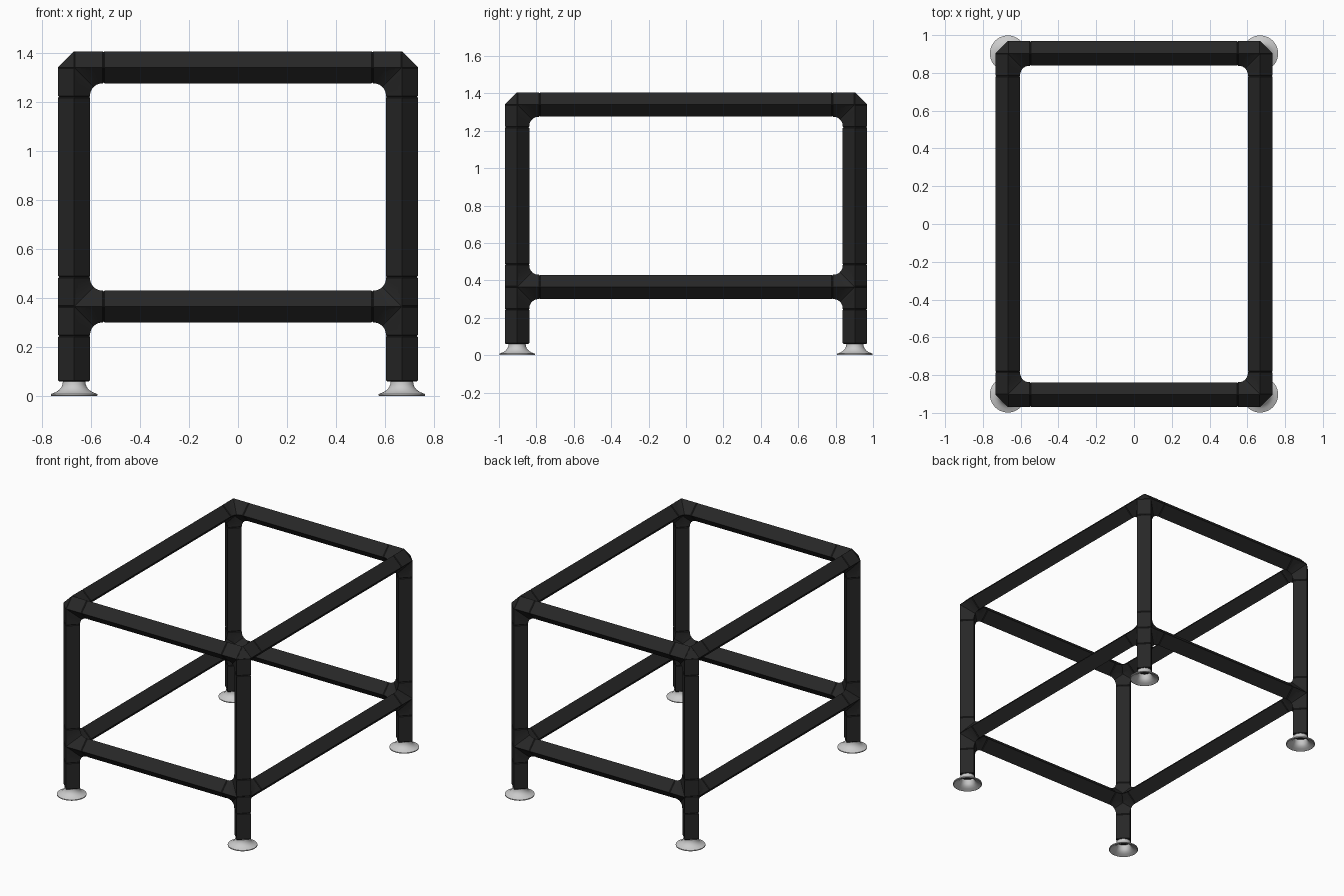
import bpy, bmesh, math
from mathutils import Vector

if "Cube" in bpy.data.objects:
    bpy.data.objects.remove(bpy.data.objects["Cube"])

R = 0.065                   # half diagonal of the square tube
ARM = 0.12                  # reach of a fitting from its centre
FILLET = 0.05               # inner rounding of the fittings
X, Y, LOW, TOP = 0.668, 0.903, 0.365, 1.34
FOOT_TOP = 0.06


def material(name, rgb, roughness):
    mat = bpy.data.materials.new(name)
    mat.use_nodes = True
    bsdf = mat.node_tree.nodes["Principled BSDF"]
    bsdf.inputs["Base Color"].default_value = (*rgb, 1)
    bsdf.inputs["Roughness"].default_value = roughness
    mat.diffuse_color = (*rgb, 1)
    return mat


BLACK = material("black tube", (0.02, 0.02, 0.02), 0.6)
GREY = material("light grey foot", (0.6, 0.6, 0.6), 0.5)


def finish(bm, name, mat):
    bmesh.ops.recalc_face_normals(bm, faces=bm.faces[:])
    mesh = bpy.data.meshes.new(name)
    bm.to_mesh(mesh)
    bm.free()
    mesh.materials.append(mat)
    obj = bpy.data.objects.new(name, mesh)
    bpy.context.collection.objects.link(obj)
    bpy.ops.object.select_all(action='DESELECT')
    bpy.context.view_layer.objects.active = obj
    obj.select_set(True)
    bpy.ops.object.shade_smooth_by_angle(angle=math.radians(30))
    return obj


def loft(bm, rings, caps=True):
    """Skin a list of equally long point rings."""
    loops = [[bm.verts.new(p) for p in ring] for ring in rings]
    n = len(loops[0])
    for a, b in zip(loops, loops[1:]):
        for i in range(n):
            j = (i + 1) % n
            bm.faces.new((a[i], a[j], b[j], b[i]))
    if caps:
        bm.faces.new(loops[0])
        bm.faces.new(loops[-1])


def bar(bm, start, end, r=R, lip=0.004):
    """Square bar standing on its edges, with eased ends."""
    start, end = Vector(start), Vector(end)
    d = (end - start).normalized()
    u = Vector((d.y, d.z, d.x))
    v = d.cross(u)

    def ring(c, s):
        return [c + u * s, c + v * s, c - u * s, c - v * s]
    loft(bm, [ring(start, r - lip), ring(start + d * lip, r),
              ring(end - d * lip, r), ring(end, r - lip)])


def fillet(bm, c, a, b, steps=10):
    """Rounded web filling the inner angle between arms a and b."""
    side = a.cross(b) * R
    reach = R + FILLET
    rings = []
    for i in range(steps + 1):
        t = i / steps
        ang = t * math.pi / 2
        inner = c + a * (reach - FILLET * math.sin(ang)) + b * (reach - FILLET * math.cos(ang))
        along = reach * (1 - 2 * t)
        spine = c + (a * along if along > 0 else b * -along)
        rings.append([inner, spine + side, spine - side])
    loft(bm, rings)


def fitting(name, c, arms):
    """Pipe connector with arms, an eight-sided core and webs."""
    bm = bmesh.new()
    c = Vector(c)
    arms = [Vector(a) for a in arms]
    for a in arms:
        bar(bm, c, c + a * ARM, R + 0.0006)
    core = [Vector(p) * R for p in ((1, 0, 0), (0, 1, 0), (-1, 0, 0), (0, -1, 0))]
    ring = [bm.verts.new(c + p) for p in core]
    for z in (R, -R):
        tip = bm.verts.new(c + Vector((0, 0, z)))
        for i in range(4):
            bm.faces.new((ring[i], ring[(i + 1) % 4], tip))
    for i, a in enumerate(arms):
        for b in arms[i + 1:]:
            if abs(a.dot(b)) < 0.1:
                fillet(bm, c, a, b)
    finish(bm, name, BLACK)


def tube(name, start, end):
    bm = bmesh.new()
    bar(bm, start, end)
    finish(bm, name, BLACK)


def foot(name, x, y, sides=40):
    """Hollow flared cup under a leg."""
    profile = [(0.046, FOOT_TOP), (0.047, 0.048), (0.052, 0.036), (0.061, 0.025),
               (0.075, 0.016), (0.095, 0.008), (0.095, 0.002), (0.091, 0.0),
               (0.07, 0.009), (0.055, 0.018), (0.045, 0.032), (0.04, FOOT_TOP)]
    bm = bmesh.new()
    rings = []
    for i in range(sides + 1):
        ang = 2 * math.pi * i / sides
        rings.append([(x + r * math.cos(ang), y + r * math.sin(ang), z) for r, z in profile])
    loft(bm, rings, caps=False)
    bmesh.ops.remove_doubles(bm, verts=bm.verts[:], dist=0.0001)
    finish(bm, name, GREY)


# Corner posts: feet, legs, tees and top corners
for sx, side in ((1, "left"), (-1, "right")):
    for sy, end in ((-1, "front"), (1, "back")):
        x, y = sx * X, sy * Y
        tag = f"{end}_{side}"
        inward = [(-sx, 0, 0), (0, -sy, 0)]
        foot(f"foot_{tag}", x, y)
        tube(f"lower_leg_{tag}", (x, y, FOOT_TOP), (x, y, LOW - ARM))
        fitting(f"lower_connector_{tag}", (x, y, LOW), inward + [(0, 0, 1), (0, 0, -1)])
        tube(f"upper_leg_{tag}", (x, y, LOW + ARM), (x, y, TOP - ARM))
        fitting(f"top_corner_{tag}", (x, y, TOP), inward + [(0, 0, -1)])

# Horizontal rails at both levels
for z, level in ((LOW, "lower"), (TOP, "top")):
    for s, end, side in ((-1, "front", "right"), (1, "back", "left")):
        tube(f"{level}_rail_{end}", (-X + ARM, s * Y, z), (X - ARM, s * Y, z))
        tube(f"{level}_rail_{side}", (s * X, -Y + ARM, z), (s * X, Y - ARM, z))
